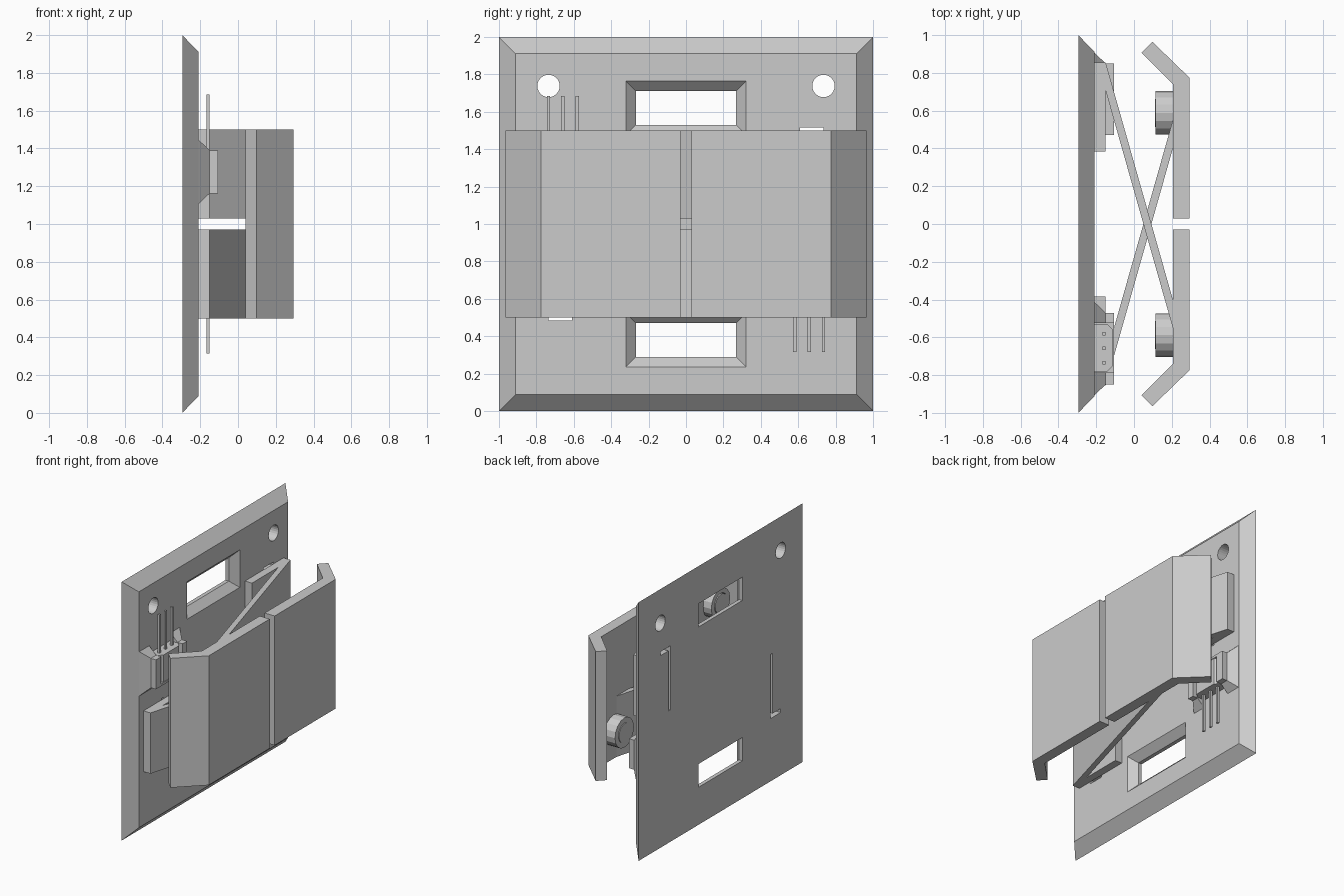
import bpy, bmesh, math
from mathutils import Matrix, Vector

if "Cube" in bpy.data.objects:
    bpy.data.objects.remove(bpy.data.objects["Cube"])

grey = bpy.data.materials.new("plain_grey")
grey.diffuse_color = (0.6, 0.6, 0.6, 1)
grey.use_nodes = True
grey.node_tree.nodes["Principled BSDF"].inputs["Base Color"].default_value = grey.diffuse_color

# Half turn about the x axis through the plate centre (the model repeats under it)
TURN = Matrix.Translation((0, 0, 1)) @ Matrix.Rotation(math.pi, 4, 'X') @ Matrix.Translation((0, 0, -1))


def finish(name, bm, turned=False):
    if turned:
        bm.transform(TURN)
    bmesh.ops.recalc_face_normals(bm, faces=bm.faces)
    me = bpy.data.meshes.new(name)
    bm.to_mesh(me)
    bm.free()
    me.materials.append(grey)
    ob = bpy.data.objects.new(name, me)
    bpy.context.collection.objects.link(ob)
    return ob


def loft(name, low, high, turned=False):
    """Solid between two matching rings of points."""
    bm = bmesh.new()
    a = [bm.verts.new(p) for p in low]
    b = [bm.verts.new(p) for p in high]
    bm.faces.new(a)
    bm.faces.new(b)
    n = len(a)
    for i in range(n):
        bm.faces.new((a[i], a[(i + 1) % n], b[(i + 1) % n], b[i]))
    return finish(name, bm, turned)


def prism(name, pts, z0, z1, turned=False):
    return loft(name, [(x, y, z0) for x, y in pts], [(x, y, z1) for x, y in pts], turned)


def frustum(name, x0, x1, y0, y1, z0, z1, inset=0.0, turned=False):
    def ring(x, d):
        return [(x, y0 + d, z0 + d), (x, y1 - d, z0 + d), (x, y1 - d, z1 - d), (x, y0 + d, z1 - d)]
    return loft(name, ring(x0, 0), ring(x1, inset), turned)


def disc(name, x0, x1, y, z, r, sides, turned=False):
    bm = bmesh.new()
    bmesh.ops.create_cone(bm, cap_ends=True, segments=sides, radius1=r, radius2=r, depth=x1 - x0,
                          matrix=Matrix.Translation(((x0 + x1) / 2, y, z)) @ Matrix.Rotation(math.pi / 2, 4, 'Y'))
    return finish(name, bm, turned)


def boolean(ob, other, op='DIFFERENCE'):
    m = ob.modifiers.new("cut", 'BOOLEAN')
    m.operation, m.object, m.solver = op, other, 'EXACT'
    bpy.context.view_layer.objects.active = ob
    bpy.ops.object.modifier_apply(modifier=m.name)
    bpy.data.objects.remove(other)


# Wall plate with bevelled rim
plate = frustum("wall_plate", -0.295, -0.21, -1, 1, 0, 2, 0.088)
for t in (False, True):
    # chamfered window
    boolean(plate, frustum("cutter", -0.265, -0.20, -0.267, 0.267, 1.53, 1.71, -0.065, t))
    boolean(plate, frustum("cutter", -0.32, -0.26, -0.267, 0.267, 1.53, 1.71, 0, t))
    # L-shaped slot behind the spring pad
    boolean(plate, prism("cutter", [(-0.32, 0.61), (-0.2, 0.61), (-0.2, 0.635), (-0.32, 0.635)], 1.02, 1.505, t))
    boolean(plate, prism("cutter", [(-0.32, 0.61), (-0.2, 0.61), (-0.2, 0.735), (-0.32, 0.735)], 1.485, 1.515, t))
    # screw holes
    for y in (-0.735, 0.735):
        boolean(plate, disc("cutter", -0.32, -0.19, y, 1.738, 0.06, 24, t))

for t in (False, True):
    side = "_b" if t else "_a"

    # Bent touch panel on the -y side
    prism("rocker_panel" + side, [(0.207, -0.03), (0.293, -0.03), (0.293, -0.775), (0.097, -0.965),
                                  (0.04, -0.907), (0.207, -0.74)], 0.5, 1.5, t)

    # Slanted spring arm from the panel to its pad on the plate
    prism("spring_arm" + side, [(0.207, -0.405), (0.207, -0.555), (-0.15, 0.705), (-0.15, 0.855)], 1.03, 1.5, t)
    prism("spring_pad" + side, [(-0.21, 0.385), (-0.15, 0.385), (-0.15, 0.855), (-0.21, 0.855)], 1.03, 1.5, t)

    # Magnet cup with a magnet set in it
    cup = disc("magnet_cup" + side, 0.115, 0.207, -0.588, 1.275, 0.115, 16, t)
    boolean(cup, disc("cutter", 0.1, 0.19, -0.588, 1.275, 0.078, 16, t))
    disc("magnet" + side, 0.11, 0.195, -0.588, 1.275, 0.074, 16, t)

    # Sensor holder: chamfered base and raised frame, open at the top
    holder = frustum("sensor_holder" + side, -0.215, -0.15, -0.912, -0.408, 1.1, 1.452, 0.062, t)
    boolean(holder, frustum("raised", -0.18, -0.107, -0.85, -0.47, 1.162, 1.39, 0, t), 'UNION')
    boolean(holder, frustum("cutter", -0.21, -0.09, -0.785, -0.525, 1.18, 1.5, 0, t))

    # Sensor body and its three pins
    prism("sensor_body" + side, [(-0.21, -0.78), (-0.14, -0.78), (-0.112, -0.75), (-0.112, -0.56),
                                 (-0.14, -0.53), (-0.21, -0.53)], 1.18, 1.388, t)
    for i in range(3):
        y = -0.735 + 0.077 * i
        frustum("sensor_pin%s_%d" % (side, i), -0.168, -0.152, y - 0.009, y + 0.009, 1.38, 1.685, 0, t)
